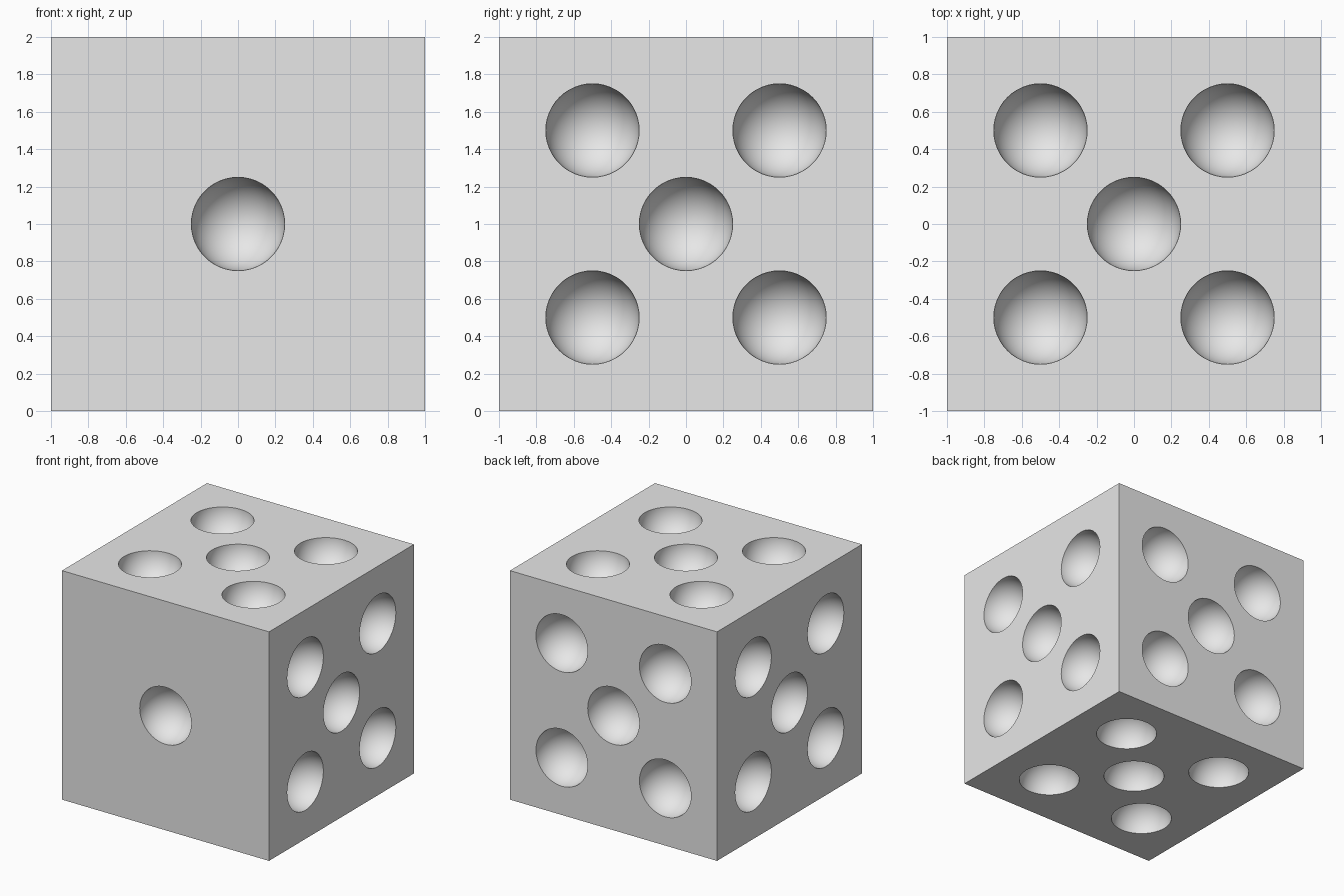
import bpy
import bmesh
import math
from mathutils import Matrix, Vector

default_cube = bpy.data.objects.get("Cube")
if default_cube:
    bpy.data.objects.remove(default_cube, do_unlink=True)

PIP_RADIUS = 0.25
OFFSET = 0.5
CENTRE = Vector((0, 0, 1))

grey = bpy.data.materials.new("plain_grey")
grey.use_nodes = True
grey.diffuse_color = (0.8, 0.8, 0.8, 1)
grey.node_tree.nodes["Principled BSDF"].inputs["Base Color"].default_value = (0.8, 0.8, 0.8, 1)


def add_object(name, bm):
    mesh = bpy.data.meshes.new(name)
    bm.to_mesh(mesh)
    bm.free()
    mesh.materials.append(grey)
    obj = bpy.data.objects.new(name, mesh)
    bpy.context.collection.objects.link(obj)
    return obj


# Die body
bm = bmesh.new()
bmesh.ops.create_cube(bm, size=2, matrix=Matrix.Translation(CENTRE))
die = add_object("die_body", bm)

# Pip patterns: a single pip on the front, five on every other side
one = [(0, 0)]
five = one + [(a, b) for a in (-OFFSET, OFFSET) for b in (-OFFSET, OFFSET)]
sides = {
    (0, -1, 0): one,
    (0, 1, 0): five,
    (1, 0, 0): five,
    (-1, 0, 0): five,
    (0, 0, 1): five,
    (0, 0, -1): five,
}

# Spheres centred on the faces; the odd ring count keeps vertices off the face planes
bm = bmesh.new()
for normal, pips in sides.items():
    turn = Vector(normal).to_track_quat("Z", "Y").to_matrix().to_4x4()
    for a, b in pips:
        place = Matrix.Translation(CENTRE) @ turn @ Matrix.Translation((a, b, 1))
        bmesh.ops.create_uvsphere(bm, u_segments=48, v_segments=25,
                                  radius=PIP_RADIUS, matrix=place)
for face in bm.faces:
    face.smooth = True
cutter = add_object("pip_cutter", bm)
cutter.hide_render = True

# Carve the hollow pips
carve = die.modifiers.new("carve_pips", "BOOLEAN")
carve.operation = "DIFFERENCE"
carve.solver = "EXACT"
carve.object = cutter

bpy.ops.object.select_all(action="DESELECT")
die.select_set(True)
bpy.context.view_layer.objects.active = die
bpy.ops.object.modifier_apply(modifier=carve.name)
bpy.data.objects.remove(cutter, do_unlink=True)

# Smooth hollows with crisp rims and cube edges
bpy.ops.object.shade_smooth_by_angle(angle=math.radians(30))
